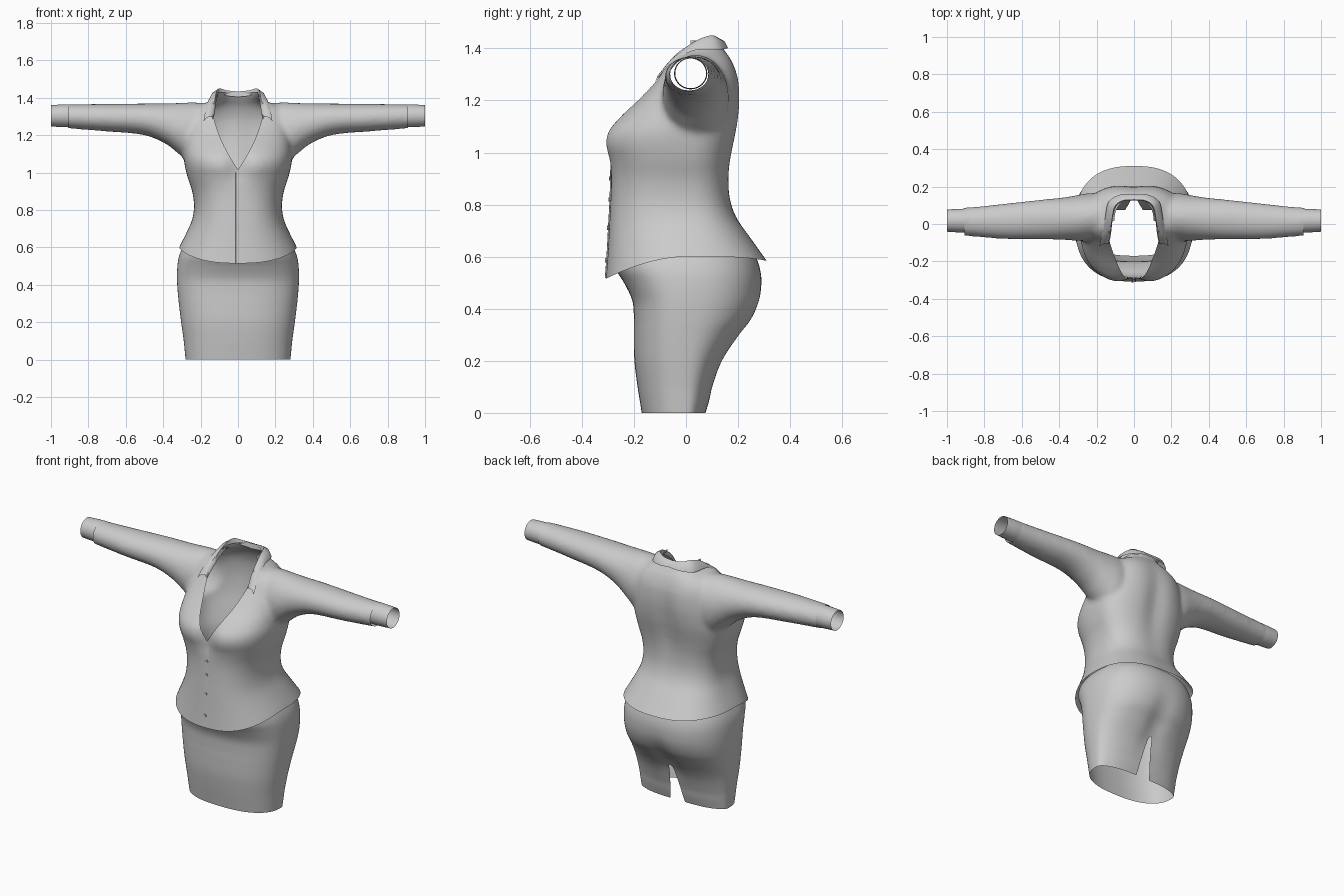
import bpy, bmesh, math
from mathutils import Vector

if "Cube" in bpy.data.objects:
    bpy.data.objects.remove(bpy.data.objects["Cube"], do_unlink=True)

cloth = bpy.data.materials.new("grey cloth")
cloth.use_nodes = True
GREY = (0.6, 0.6, 0.6, 1)
cloth.diffuse_color = GREY
cloth.node_tree.nodes["Principled BSDF"].inputs["Base Color"].default_value = GREY


def sample(table, t):
    """Smooth interpolation of table rows, keyed on their first value."""
    t = min(max(t, table[0][0]), table[-1][0])
    i = max(k for k in range(len(table) - 1) if table[k][0] <= t)
    a, b = table[i], table[i + 1]
    p, n = table[max(i - 1, 0)], table[min(i + 2, len(table) - 1)]
    h = b[0] - a[0]
    u = (t - a[0]) / h
    out = []
    for k in range(1, len(a)):
        ma = (b[k] - p[k]) / (b[0] - p[0]) * h
        mb = (n[k] - a[k]) / (n[0] - a[0]) * h
        out.append((2*u**3 - 3*u**2 + 1) * a[k] + (u**3 - 2*u**2 + u) * ma
                   + (3*u**2 - 2*u**3) * b[k] + (u**3 - u**2) * mb)
    return out


def steps(a, b, n):
    return [a + (b - a) * i / n for i in range(n + 1)]


def spow(v, e):
    return math.copysign(abs(v) ** e, v)


def bell(v, width):
    return math.exp(-(v / width) ** 2)


def loft(bm, rows, closed=True, caps=False):
    vs = [[bm.verts.new(p) for p in row] for row in rows]
    for a, b in zip(vs, vs[1:]):
        for i in range(len(a) if closed else len(a) - 1):
            j = (i + 1) % len(a)
            bm.faces.new((a[i], a[j], b[j], b[i]))
    if caps:
        bm.faces.new(vs[0])
        bm.faces.new(vs[-1])


def finish(bm, name, angle=50):
    bmesh.ops.recalc_face_normals(bm, faces=bm.faces)
    me = bpy.data.meshes.new(name)
    bm.to_mesh(me)
    bm.free()
    ob = bpy.data.objects.new(name, me)
    bpy.context.collection.objects.link(ob)
    me.materials.append(cloth)
    bpy.ops.object.select_all(action='DESELECT')
    ob.select_set(True)
    bpy.context.view_layer.objects.active = ob
    bpy.ops.object.shade_smooth_by_angle(angle=math.radians(angle))
    return ob


# Height, half width, front y, back y
TORSO = [(.55, .335, -.315, .36), (.60, .315, -.308, .31), (.68, .275, -.30, .245),
         (.75, .245, -.295, .195), (.82, .235, -.29, .172), (.9, .245, -.29, .168),
         (.97, .268, -.30, .175), (1.03, .283, -.318, .187), (1.08, .29, -.308, .198),
         (1.13, .288, -.265, .206), (1.2, .28, -.19, .212), (1.28, .265, -.118, .206),
         (1.33, .24, -.085, .19), (1.365, .19, -.06, .172), (1.39, .135, -.05, .152),
         (1.42, .108, -.045, .135), (1.47, .1, -.04, .125)]
# Distance along the arm, top, bottom, front y, back y
SLEEVE = [(.12, 1.37, 1.06, -.07, .16), (.24, 1.376, 1.04, -.09, .165),
          (.3, 1.374, 1.085, -.09, .155), (.38, 1.371, 1.15, -.085, .142),
          (.5, 1.37, 1.2, -.082, .13), (.7, 1.368, 1.22, -.08, .108),
          (.85, 1.366, 1.232, -.068, .092), (.94, 1.364, 1.24, -.06, .086)]
SKIRT = [(0, .28, -.17, .075), (.05, .285, -.178, .09), (.1, .29, -.186, .102),
         (.2, .304, -.198, .142), (.3, .316, -.2, .21), (.36, .322, -.2, .256),
         (.43, .326, -.206, .284), (.5, .324, -.238, .291), (.55, .316, -.27, .285),
         (.6, .296, -.285, .268), (.63, .275, -.285, .245)]
NECK = [(1.015, 0), (1.1, .052), (1.2, .1), (1.3, .13), (1.37, .13), (1.45, .11)]


def hem(z, y):
    """Dip the jacket hem towards the front, and a little at the back."""
    fade = min(max((.82 - z) / .22, 0), 1)
    drop = .085 * (max(-y, 0) / .308) ** 1.8 + .016 * (max(y, 0) / .31) ** 4
    return z - drop * fade


def torso_point(z, a):
    w, f, b = sample(TORSO, z)
    x, s = w * spow(math.cos(a), .8), spow(math.sin(a), .8)
    if s < 0:
        return x, -f * s + .035 * bell(x, .055) * bell(z - 1.05, .09), z
    return x, b * s - .018 * bell(x, .06) * bell(z - 1.1, .22), z


# Jacket: torso and sleeves fused into one shell
bm = bmesh.new()
loft(bm, [[torso_point(z, math.tau * i / 72) for i in range(72)]
          for z in steps(.55, 1.47, 60)], caps=True)
for side in (-1, 1):
    rows = []
    for x in steps(.12, .94, 40):
        t, b, f, k = sample(SLEEVE, x)
        rows.append([(side * x, (f + k) / 2 + (k - f) / 2 * math.cos(math.tau * i / 32),
                      (t + b) / 2 + (t - b) / 2 * math.sin(math.tau * i / 32))
                     for i in range(32)])
    loft(bm, rows, caps=True)
jacket = finish(bm, "jacket")
fuse = jacket.modifiers.new("fuse", 'REMESH')
fuse.mode, fuse.voxel_size = 'VOXEL', .011
soften = jacket.modifiers.new("soften", 'SMOOTH')
soften.factor, soften.iterations = .5, 14
for name in ("fuse", "soften"):
    bpy.ops.object.modifier_apply(modifier=name)

# Open the hem, neck and wrists, then cut the V neckline
bm = bmesh.new()
bm.from_mesh(jacket.data)
for co, no in (((0, 0, .6), (0, 0, -1)), ((0, 0, 1.43), (0, 0, 1)),
               ((.905, 0, 0), (1, 0, 0)), ((-.905, 0, 0), (-1, 0, 0))):
    bmesh.ops.bisect_plane(bm, geom=bm.verts[:] + bm.edges[:] + bm.faces[:],
                           plane_co=co, plane_no=no, clear_outer=True)


def in_neck(p):
    return p.z > 1.015 and p.y < .02 and abs(p.x) < sample(NECK, p.z)[0]


bmesh.ops.delete(bm, geom=[f for f in bm.faces if in_neck(f.calc_center_median())],
                 context='FACES')
for v in bm.verts:
    if v.is_boundary and 1.01 < v.co.z < 1.42 and abs(v.co.x) < .2 and v.co.y < .01:
        v.co.x = math.copysign(sample(NECK, v.co.z)[0], v.co.x)
    v.co.z = hem(v.co.z, v.co.y)
bm.to_mesh(jacket.data)
bm.free()
bpy.ops.object.shade_smooth_by_angle(angle=math.radians(60))

# Button placket and buttons down the front
bm = bmesh.new()
rows = []
for z in steps(.602, 1.0, 24):
    y = torso_point(z, -math.pi / 2)[1]
    rows.append([(x, y - d, hem(z, y)) for x, d in ((-.014, -.003), (-.012, .004), (.012, .003))])
loft(bm, rows, closed=False)
finish(bm, "placket")
for i, z in enumerate((.65, .74, .82, .9)):
    y = torso_point(z, -math.pi / 2)[1]
    bpy.ops.mesh.primitive_cylinder_add(vertices=12, radius=.008, depth=.006,
                                        location=(0, y - .005, hem(z, y)),
                                        rotation=(math.pi / 2, 0, 0))
    bpy.context.object.name = f"button_{i + 1}"
    bpy.context.object.data.materials.append(cloth)

# Folded collar: fold line and outer edge from the back centre to the tip
FOLD = [(0, 0, .13, 1.434), (1, .06, .125, 1.44), (2, .102, .095, 1.45),
        (3, .117, .03, 1.425), (4, .127, -.05, 1.365), (5, .137, -.105, 1.30)]
EDGE = [(0, 0, .16, 1.405), (1, .07, .158, 1.40), (2, .135, .12, 1.395),
        (3, .155, .03, 1.392), (4, .172, -.055, 1.345), (5, .184, -.118, 1.275)]
bm = bmesh.new()
rows = []
for t in steps(-5, 5, 60):
    s = -1 if t < 0 else 1
    p, q = Vector(sample(FOLD, abs(t))), Vector(sample(EDGE, abs(t)))
    stand = p + Vector((-.004, -.004 if p.y > .05 else 0, -.03))
    mid = (p + q) / 2 + Vector((.006, .003, .008))
    rows.append([(s * c.x, c.y, c.z) for c in (stand, p, mid, q)])
loft(bm, rows, closed=False)
finish(bm, "collar", 80)

# Cuffs
for side, label in ((-1, "right"), (1, "left")):
    bm = bmesh.new()
    loft(bm, [[(side * x, .018 + r * 1.04 * math.cos(math.tau * i / 32),
                1.304 + r * math.sin(math.tau * i / 32)) for i in range(32)]
              for x, r in ((.87, .06), (.9, .0615), (.95, .060), (1.0, .057))])
    finish(bm, label + "_cuff")

# Skirt with a tapering slit at the back
bm = bmesh.new()
rows = []
for z in steps(0, .63, 42):
    w, f, b = sample(SKIRT, z)
    slit = .012 + .035 * (1 - z / .225) if z < .225 else 0
    row = []
    for a in steps(math.pi / 2, math.pi * 2.5, 96):
        x, s = w * spow(math.cos(a), .82), spow(math.sin(a), .82)
        gap = slit * max(0, 1 - abs(x) / (w * .8)) if s > 0 else 0
        side = -1 if a < math.pi * 1.5 else 1
        y = (b if s > 0 else -f) * s
        if s > 0:
            y -= .022 * bell(x, .06) * bell(z - .3, .12)
        row.append((x + side * gap, y, z))
    rows.append(row)
loft(bm, rows, closed=False)
bmesh.ops.remove_doubles(bm, verts=bm.verts, dist=.0005)
finish(bm, "skirt")
